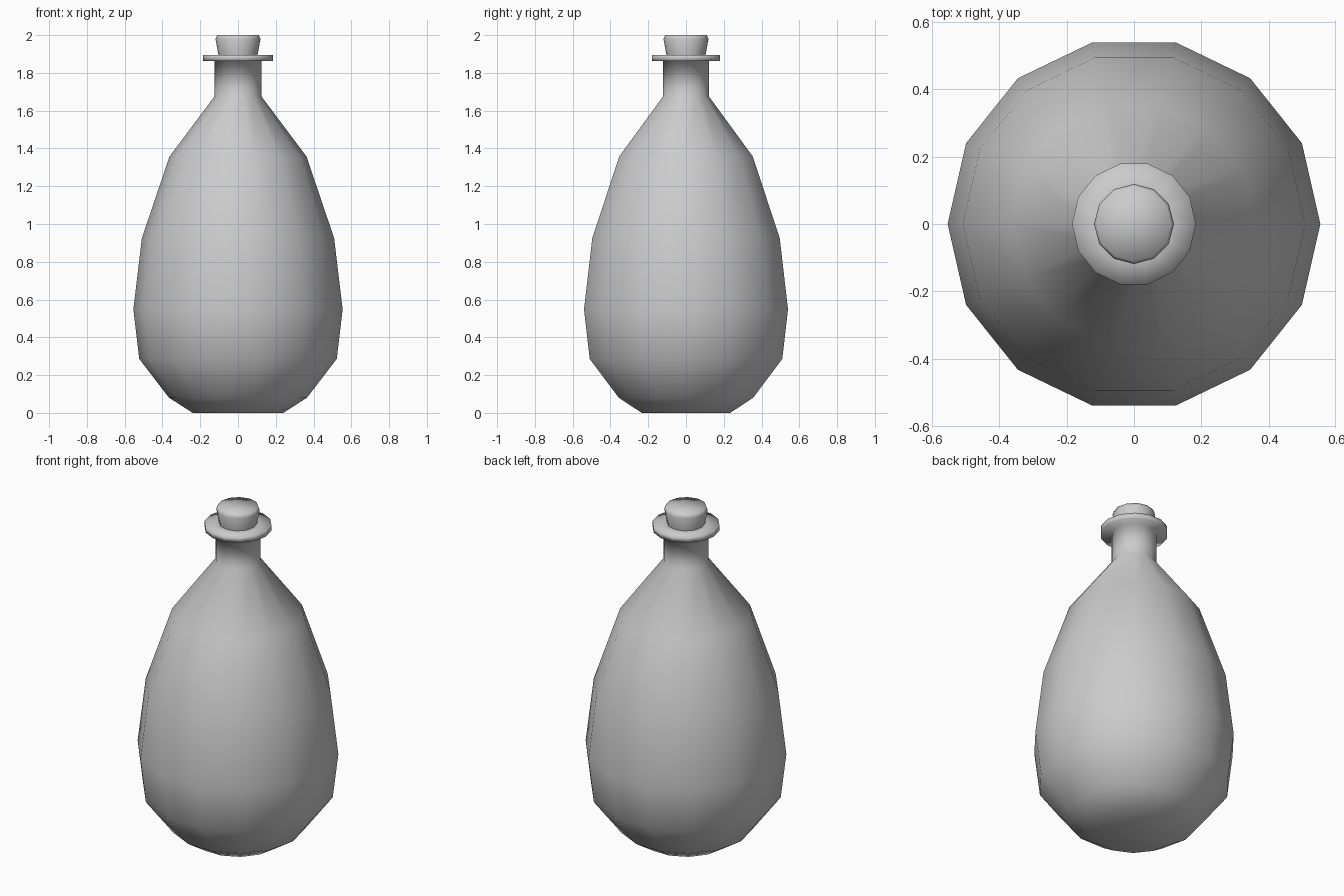
import bpy, bmesh
from math import cos, sin, pi

if "Cube" in bpy.data.objects:
    bpy.data.objects.remove(bpy.data.objects["Cube"])


def lathe(name, profile, sides):
    """Revolve (radius, z) points around z; radius 0 closes to a pole."""
    bm = bmesh.new()
    rings = []
    for r, z in profile:
        if r == 0:
            rings.append([bm.verts.new((0, 0, z))] * sides)
        else:
            rings.append([bm.verts.new((r * cos(2 * pi * i / sides),
                                        r * sin(2 * pi * i / sides), z))
                          for i in range(sides)])
    for lower, upper in zip(rings, rings[1:]):
        for i in range(sides):
            j = (i + 1) % sides
            corners = dict.fromkeys((lower[i], lower[j], upper[j], upper[i]))
            bm.faces.new(list(corners))
    bmesh.ops.recalc_face_normals(bm, faces=bm.faces)
    for f in bm.faces:
        f.smooth = True
    mesh = bpy.data.meshes.new(name)
    bm.to_mesh(mesh)
    bm.free()
    obj = bpy.data.objects.new(name, mesh)
    bpy.context.collection.objects.link(obj)
    return obj


# Bottle: flat base, pear-shaped body, straight neck and flared lip
lathe("bottle", [(0, 0), (0.24, 0), (0.365, 0.08), (0.523, 0.286),
                 (0.554, 0.548), (0.509, 0.925), (0.363, 1.357),
                 (0.124, 1.676), (0.124, 1.862), (0.184, 1.862),
                 (0.184, 1.896), (0.1, 1.896)], 14)

# Cork: tapered stopper with a bevelled top, seated in the lip
lathe("cork", [(0, 1.87), (0.1, 1.87), (0.104, 1.896), (0.119, 1.978),
               (0.111, 2.0), (0, 2.0)], 12)
